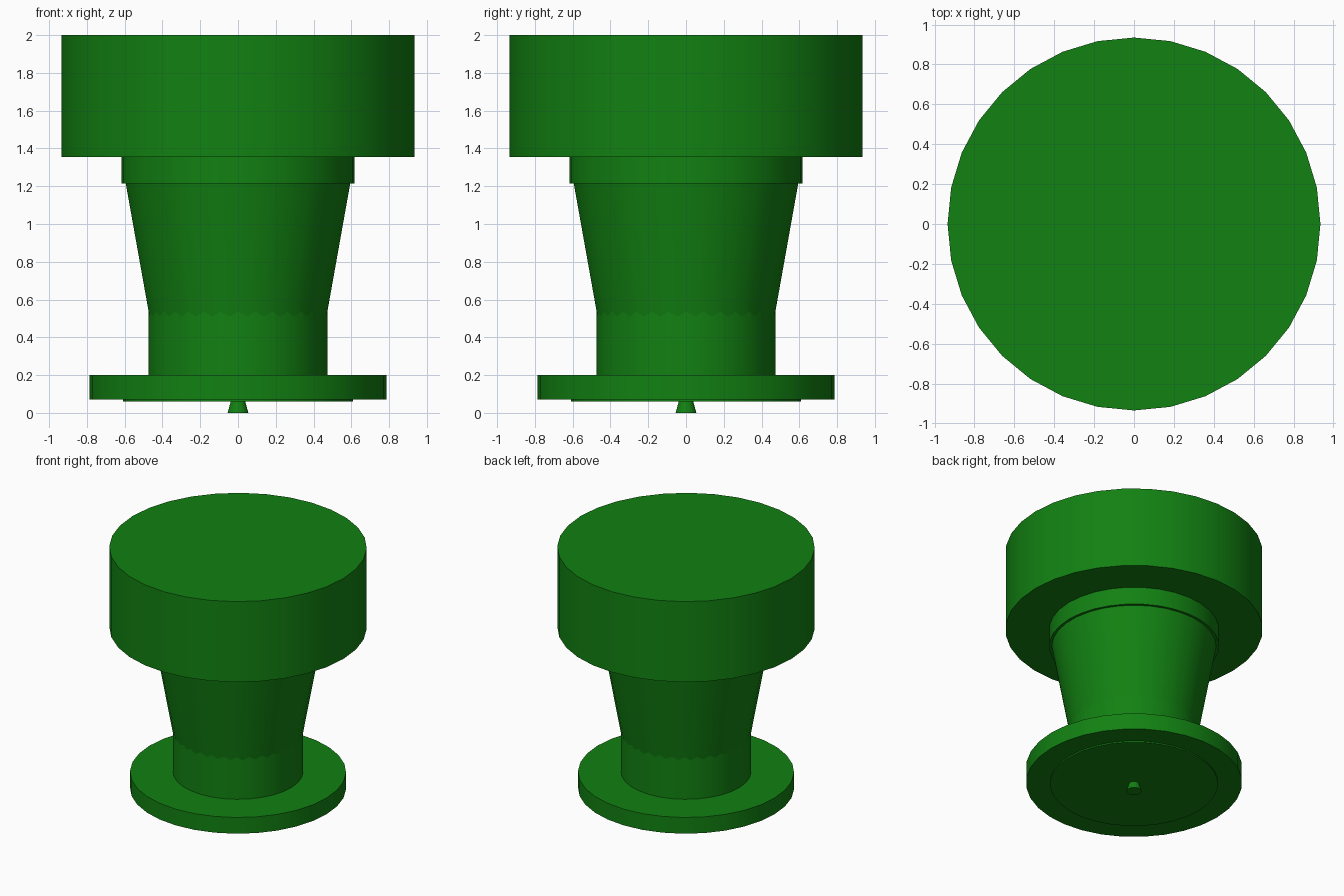
import bpy
import math

cube = bpy.data.objects.get("Cube")
if cube:
    bpy.data.objects.remove(cube, do_unlink=True)

green = bpy.data.materials.new("deep green")
green.use_nodes = True
colour = (0.006, 0.22, 0.006, 1)
green.diffuse_color = colour
green.node_tree.nodes["Principled BSDF"].inputs["Base Color"].default_value = colour


def turned(name, bottom, top, r_bottom, r_top=None, turn=0.0):
    """Round part between two heights, straight or tapered."""
    bpy.ops.mesh.primitive_cone_add(
        vertices=32, radius1=r_bottom, radius2=r_top or r_bottom,
        depth=top - bottom, location=(0, 0, (bottom + top) / 2),
        rotation=(0, 0, turn))
    part = bpy.context.object
    part.name = name
    part.data.materials.append(green)
    bpy.ops.object.shade_smooth_by_angle(angle=math.radians(30))
    return part


# Foot: pin, thin pad and flange
turned("bottom_pin", 0, 0.065, 0.055, 0.037)
turned("base_pad", 0.06, 0.08, 0.61)
turned("base_flange", 0.07, 0.2, 0.785)

# Stem: straight neck with a tapered body emerging from it
turned("neck", 0.19, 0.6, 0.473)
turned("tapered_body", 0.3, 1.22, 0.433, 0.598, turn=math.pi / 32)

# Head: collar and large cap
turned("collar", 1.215, 1.36, 0.617)
turned("cap", 1.355, 2, 0.935)
